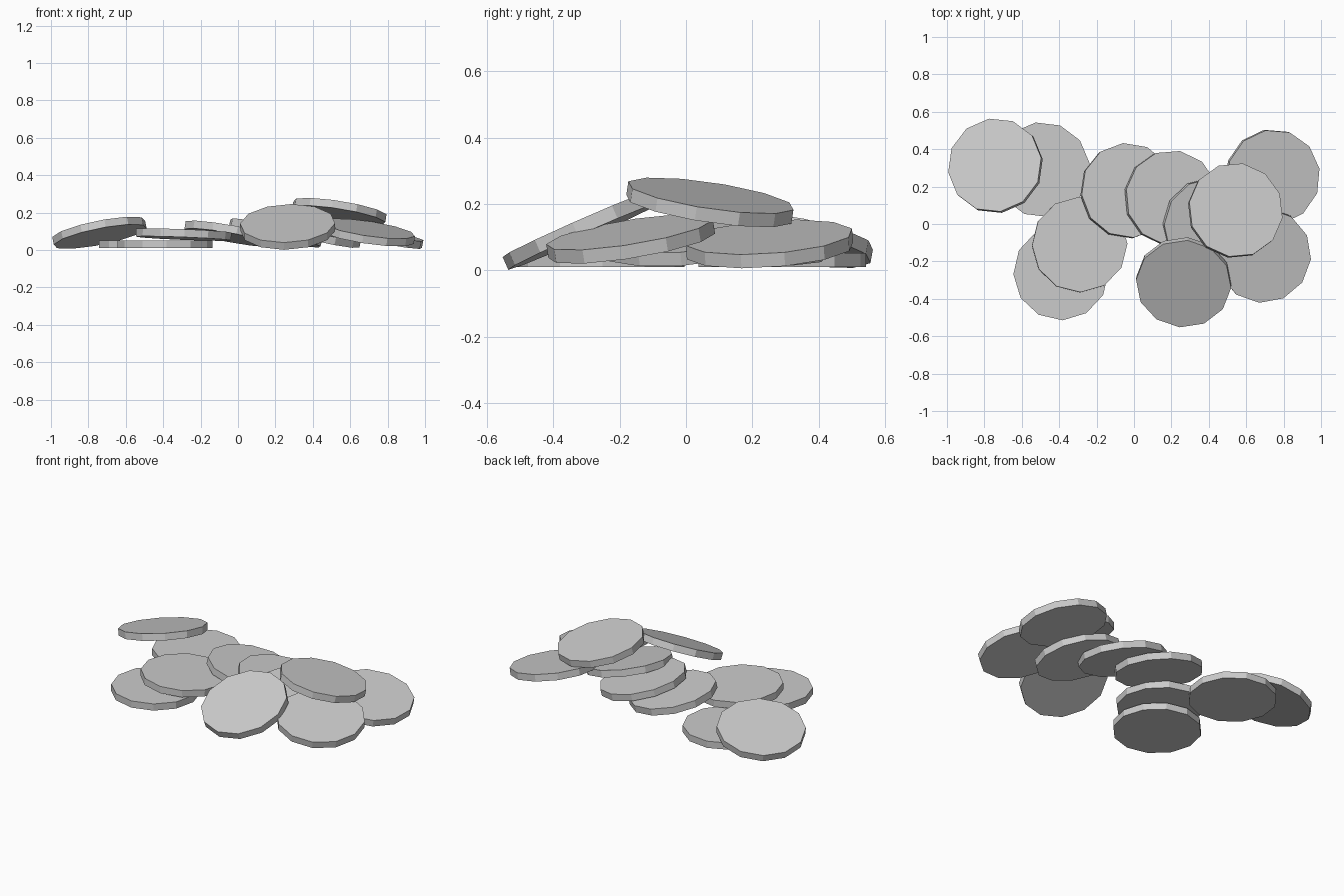
import bpy
import math
from mathutils import Vector, Matrix

RADIUS = 0.255
THICK = 0.042
SIDES = 12

cube = bpy.data.objects.get("Cube")
if cube:
    bpy.data.objects.remove(cube, do_unlink=True)

# One plain grey for every disc
grey = bpy.data.materials.new("light_grey")
grey.use_nodes = True
colour = (0.6, 0.6, 0.6, 1.0)
grey.diffuse_color = colour
grey.node_tree.nodes["Principled BSDF"].inputs["Base Color"].default_value = colour


def add_disc(name, x, y, top, slope_x, slope_y, spin):
    """Flat-shaded disc: centre of its top face, its slopes and its spin."""
    normal = Vector((-slope_x, -slope_y, 1)).normalized()
    bpy.ops.mesh.primitive_cylinder_add(vertices=SIDES, radius=RADIUS, depth=THICK)
    disc = bpy.context.object
    disc.name = disc.data.name = name
    tilt = Vector((0, 0, 1)).rotation_difference(normal).to_matrix().to_4x4()
    turn = Matrix.Rotation(math.radians(spin), 4, "Z")
    centre = Vector((x, y, top)) - normal * THICK / 2
    disc.matrix_world = Matrix.Translation(centre) @ tilt @ turn
    disc.data.materials.append(grey)


# Discs lying on the ground, then the ones leaning on them
discs = [
    ("flat_disc_back", -0.49, 0.29, 0.052, 0, 0, 8),
    ("flat_disc_front", -0.39, -0.26, 0.052, 0, 0, 2),
    ("right_end_disc", -0.745, 0.315, 0.113, 0.2, -0.18, 8),
    ("right_stacked_disc", -0.29, -0.11, 0.104, -0.04, -0.03, 1),
    ("row_disc_first", -0.03, 0.18, 0.107, -0.18, -0.1, 6),
    ("row_disc_second", 0.205, 0.14, 0.112, -0.22, -0.08, 20),
    ("row_disc_third", 0.41, -0.01, 0.112, -0.23, 0.08, 28),
    ("front_leaning_disc", 0.265, -0.32, 0.143, 0.04, 0.44, 25),
    ("left_front_disc", 0.695, -0.17, 0.115, -0.15, 0.16, 25),
    ("left_back_disc", 0.745, 0.25, 0.1, -0.2, 0.07, 10),
    ("top_disc", 0.545, 0.075, 0.225, -0.16, -0.15, 21),
]
for disc in discs:
    add_disc(*disc)
